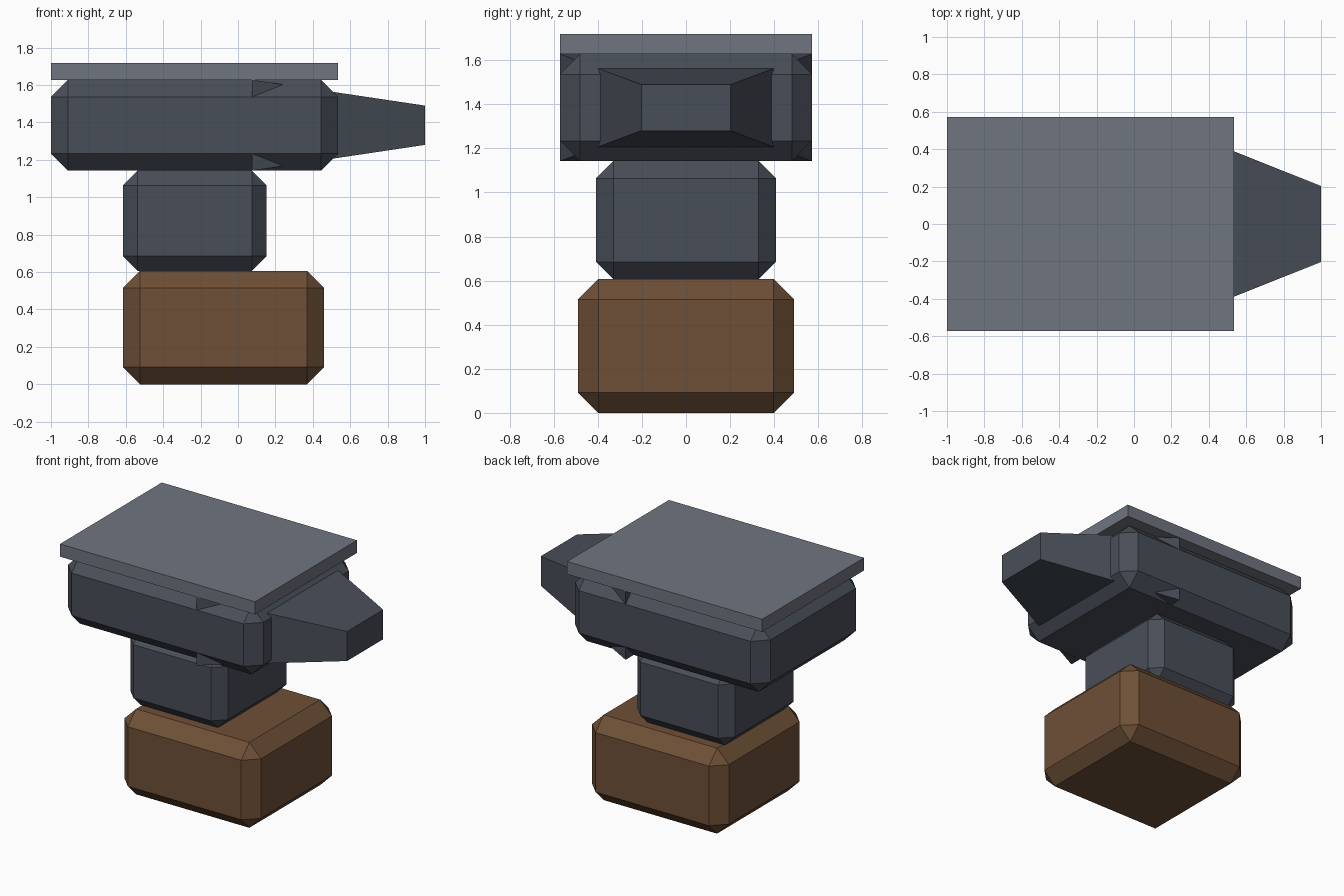
import bpy
import bmesh

cube = bpy.data.objects.get("Cube")
if cube:
    bpy.data.objects.remove(cube, do_unlink=True)


def material(name, rgb):
    mat = bpy.data.materials.new(name)
    mat.use_nodes = True
    mat.diffuse_color = (*rgb, 1)
    mat.node_tree.nodes["Principled BSDF"].inputs["Base Color"].default_value = (*rgb, 1)
    return mat


iron = material("dark iron", (0.066, 0.077, 0.098))
steel = material("polished steel", (0.162, 0.177, 0.216))
wood = material("brown wood", (0.156, 0.080, 0.038))


def block(name, x, y, z, mat, bevel=0, tip=None):
    """Box from x and z ranges and half depth y; optional chamfer or tapered +x end."""
    bm = bmesh.new()
    bmesh.ops.create_cube(bm, size=1)
    mid_z = (z[0] + z[1]) / 2
    for v in bm.verts:
        half_y, half_z = y, (z[1] - z[0]) / 2
        if tip and v.co.x > 0:
            half_y, half_z = tip
        v.co = (x[1] if v.co.x > 0 else x[0],
                half_y * (1 if v.co.y > 0 else -1),
                mid_z + half_z * (1 if v.co.z > 0 else -1))
    if bevel:
        bmesh.ops.bevel(bm, geom=bm.edges[:], offset=bevel, segments=1,
                        affect='EDGES', profile=0.5)
    mesh = bpy.data.meshes.new(name)
    bm.to_mesh(mesh)
    bm.free()
    mesh.materials.append(mat)
    obj = bpy.data.objects.new(name, mesh)
    bpy.context.scene.collection.objects.link(obj)
    return obj


# Wooden stand and iron waist
block("wooden_base", (-0.615, 0.46), 0.49, (0, 0.607), wood, bevel=0.092)
block("waist", (-0.615, 0.152), 0.408, (0.607, 1.142), iron, bevel=0.078)

# Anvil body, its tapered horn and the striking plate
block("body", (-1, 0.535), 0.572, (1.142, 1.628), iron, bevel=0.092)
block("horn", (0.075, 1), 0.572, (1.142, 1.628), iron, tip=(0.203, 0.105))
block("top_plate", (-1, 0.535), 0.572, (1.628, 1.718), steel)
